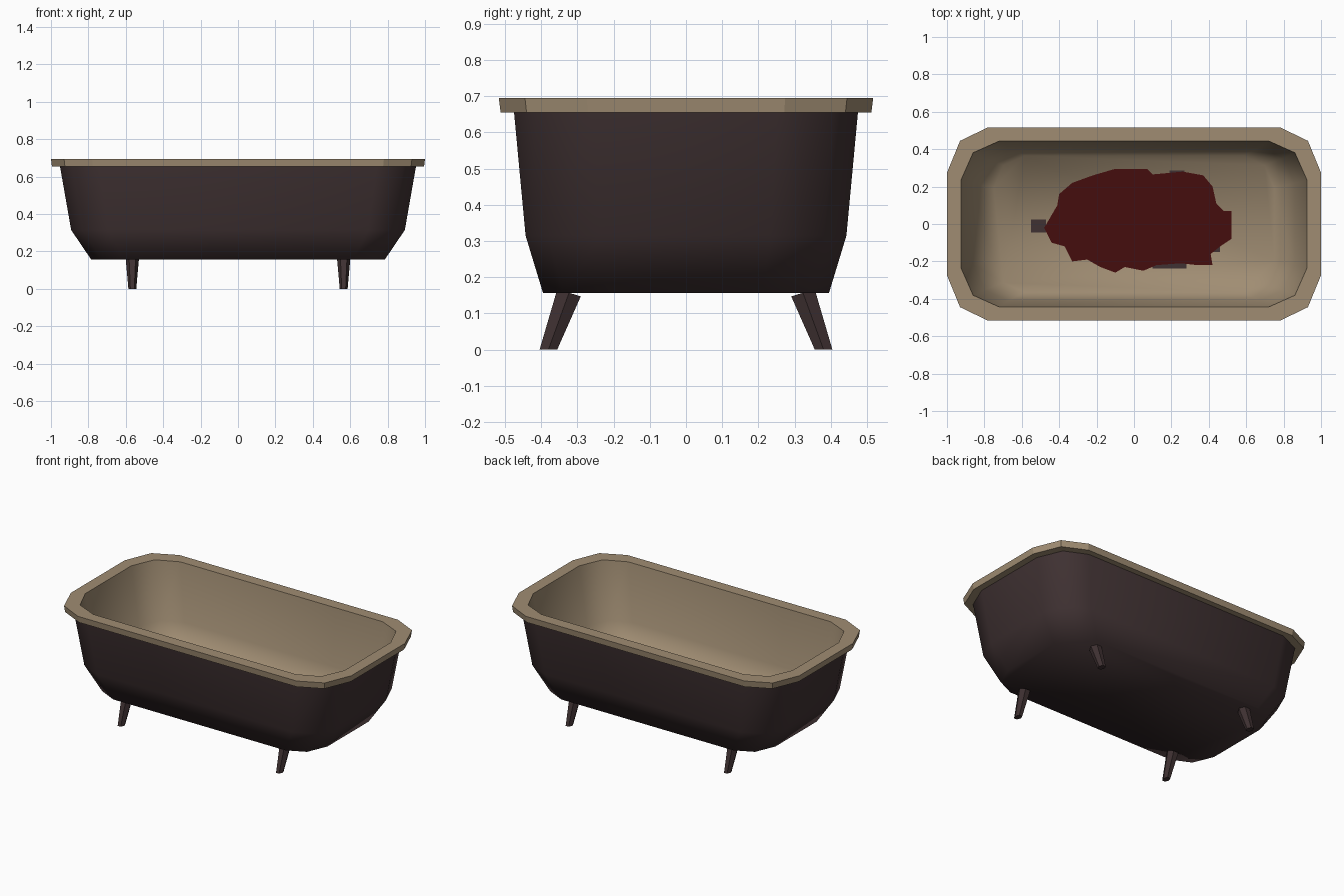
import bpy

if "Cube" in bpy.data.objects:
    bpy.data.objects.remove(bpy.data.objects["Cube"], do_unlink=True)


def material(name, rgb):
    m = bpy.data.materials.new(name)
    m.use_nodes = True
    m.diffuse_color = (*rgb, 1)
    bsdf = m.node_tree.nodes["Principled BSDF"]
    bsdf.inputs["Base Color"].default_value = (*rgb, 1)
    bsdf.inputs["Roughness"].default_value = 0.8
    return m


DARK = material("dark brown", (0.05, 0.031, 0.032))
TAN = material("tan enamel", (0.35, 0.265, 0.17))
RED = material("dark red", (0.058, 0.004, 0.004))


def make(name, verts, faces, mat, smooth=False):
    mesh = bpy.data.meshes.new(name)
    mesh.from_pydata(verts, [], faces)
    mesh.materials.append(mat)
    for p in mesh.polygons:
        p.use_smooth = smooth
    mesh.update()
    obj = bpy.data.objects.new(name, mesh)
    bpy.context.collection.objects.link(obj)
    return obj


def ring(hx, hy, z):
    """Twelve-sided rectangle with chamfered corners, counter-clockwise."""
    q = [(1, 0.53), (0.93, 0.86), (0.78, 1)]
    q += [(-x, y) for x, y in reversed(q)]
    q += [(-x, -y) for x, y in q]
    return [(x * hx, y * hy, z) for x, y in q]


def loft(name, rings, mat, smooth=False, cap_start=False, cap_end=False):
    n = len(rings[0])
    verts = [v for r in rings for v in r]
    faces = []
    for k in range(len(rings) - 1):
        for i in range(n):
            j = (i + 1) % n
            faces.append((k * n + i, k * n + j, (k + 1) * n + j, (k + 1) * n + i))
    if cap_start:
        faces.append(tuple(reversed(range(n))))
    if cap_end:
        faces.append(tuple(range(len(verts) - n, len(verts))))
    return make(name, verts, faces, mat, smooth)


# Outer shell, inner basin and rim
loft("tub_shell",
     [ring(0.785, 0.395, 0.157), ring(0.892, 0.443, 0.315), ring(0.952, 0.475, 0.657)],
     DARK, smooth=True, cap_start=True)
FLOOR = 0.185
loft("tub_basin",
     [ring(0.925, 0.443, 0.695), ring(0.86, 0.41, 0.33), ring(0.75, 0.365, FLOOR)],
     TAN, smooth=True, cap_end=True)
loft("tub_rim",
     [ring(0.945, 0.47, 0.655), ring(0.995, 0.512, 0.655),
      ring(1.0, 0.517, 0.695), ring(0.925, 0.443, 0.695)], TAN)

# Splayed, tapered feet
HEX = [(1, 0), (0.5, 0.9), (-0.5, 0.9), (-1, 0), (-0.5, -0.9), (0.5, -0.9)]
for sx, side in ((1, "left"), (-1, "right")):
    for sy, end in ((1, "back"), (-1, "front")):
        foot = [(sx * 0.565 + 0.021 * a, sy * 0.38 + 0.027 * b, 0) for a, b in HEX]
        top = [(sx * 0.565 + 0.035 * a, sy * 0.323 + 0.036 * b, 0.157 + sy * 0.011 * b)
               for a, b in HEX]
        loft(f"{end}_{side}_leg", [foot, top], DARK, cap_start=True, cap_end=True)

# Stain on the basin floor
STAIN = [(-.48, -.02), (-.44, -.1), (-.37, -.12), (-.33, -.2), (-.25, -.19),
         (-.18, -.23), (-.1, -.26), (-.05, -.23), (.05, -.25), (.12, -.22),
         (.25, -.21), (.34, -.22), (.42, -.22), (.41, -.16), (.46, -.12),
         (.52, -.08), (.52, .07), (.48, .07), (.44, .11), (.42, .2),
         (.37, .26), (.26, .28), (.1, .265), (.07, .295), (-.1, .295),
         (-.22, .26), (-.33, .22), (-.4, .16), (-.41, .1)]
make("stain", [(x, y, FLOOR + 0.006) for x, y in STAIN], [tuple(range(len(STAIN)))], RED)

# Dark flecks around the stain's edge
for i, (x, y, w, h) in enumerate([(-.51, -.01, .04, .035), (.19, -.22, .09, .017),
                                  (.23, .27, .04, .016), (.43, -.13, .03, .02)]):
    z = FLOOR + 0.003
    make(f"stain_fleck_{i + 1}",
         [(x - w, y - h, z), (x + w, y - h, z), (x + w, y + h, z), (x - w, y + h, z)],
         [(0, 1, 2, 3)], DARK)
